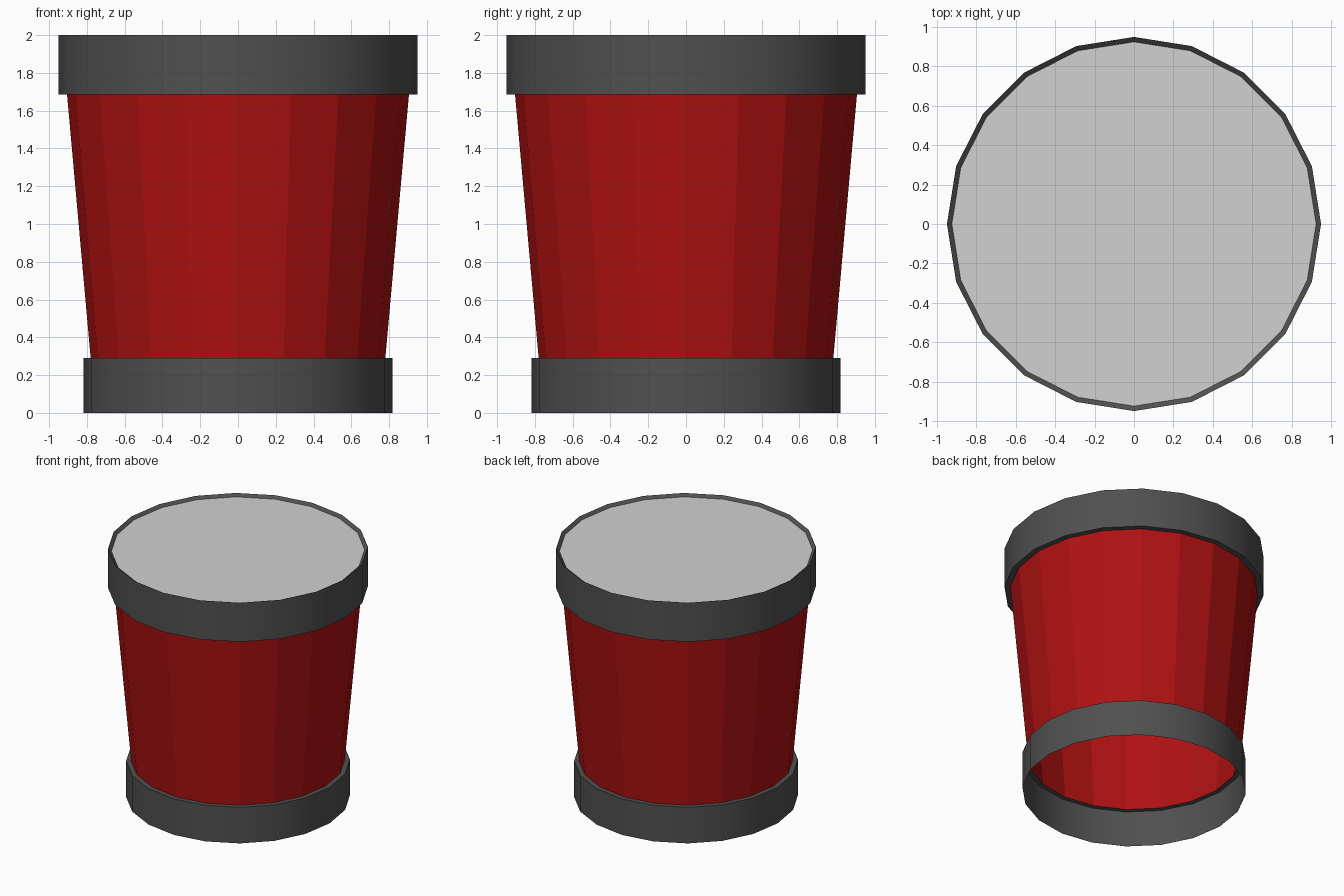
import bpy, bmesh, math

cube = bpy.data.objects.get("Cube")
if cube:
    bpy.data.objects.remove(cube, do_unlink=True)

SIDES = 20


def material(name, rgb):
    mat = bpy.data.materials.new(name)
    mat.use_nodes = True
    mat.diffuse_color = (*rgb, 1)
    bsdf = mat.node_tree.nodes["Principled BSDF"]
    bsdf.inputs["Base Color"].default_value = (*rgb, 1)
    bsdf.inputs["Roughness"].default_value = 0.7
    return mat


def lathe(name, profile, mat, cap=False, smooth=False):
    """Revolve a (radius, height) profile, optionally closing its last ring."""
    bm = bmesh.new()
    rings = []
    for r, z in profile:
        angles = [math.tau * i / SIDES for i in range(SIDES)]
        rings.append([bm.verts.new((r * math.cos(a), r * math.sin(a), z)) for a in angles])
    for low, high in zip(rings, rings[1:]):
        for i in range(SIDES):
            j = (i + 1) % SIDES
            bm.faces.new((low[i], low[j], high[j], high[i]))
    if cap:
        bm.faces.new(rings[-1])
    mesh = bpy.data.meshes.new(name)
    bm.to_mesh(mesh)
    bm.free()
    mesh.materials.append(mat)
    obj = bpy.data.objects.new(name, mesh)
    bpy.context.collection.objects.link(obj)
    if smooth:
        bpy.ops.object.select_all(action="DESELECT")
        obj.select_set(True)
        bpy.context.view_layer.objects.active = obj
        bpy.ops.object.shade_smooth_by_angle(angle=math.radians(30))
    return obj


red = material("red shell", (0.43, 0.0055, 0.006))
charcoal = material("charcoal band", (0.08, 0.08, 0.08))
pale = material("pale grey skin", (0.64, 0.64, 0.64))

# Hollow tapered shell, open underneath
lathe("drum_shell", [(0.78, 0.29), (0.905, 1.685)], red)

# Lower band with its upper lip
lathe("lower_band", [(0.817, 0), (0.817, 0.29), (0.78, 0.29)], charcoal, smooth=True)

# Upper band with its lower lip and sloping inner rim
lathe("upper_band", [(0.905, 1.685), (0.949, 1.685), (0.949, 2), (0.924, 1.98)],
      charcoal, smooth=True)

# Flat skin set just inside the rim
lathe("drum_head", [(0.924, 1.98)], pale, cap=True)
